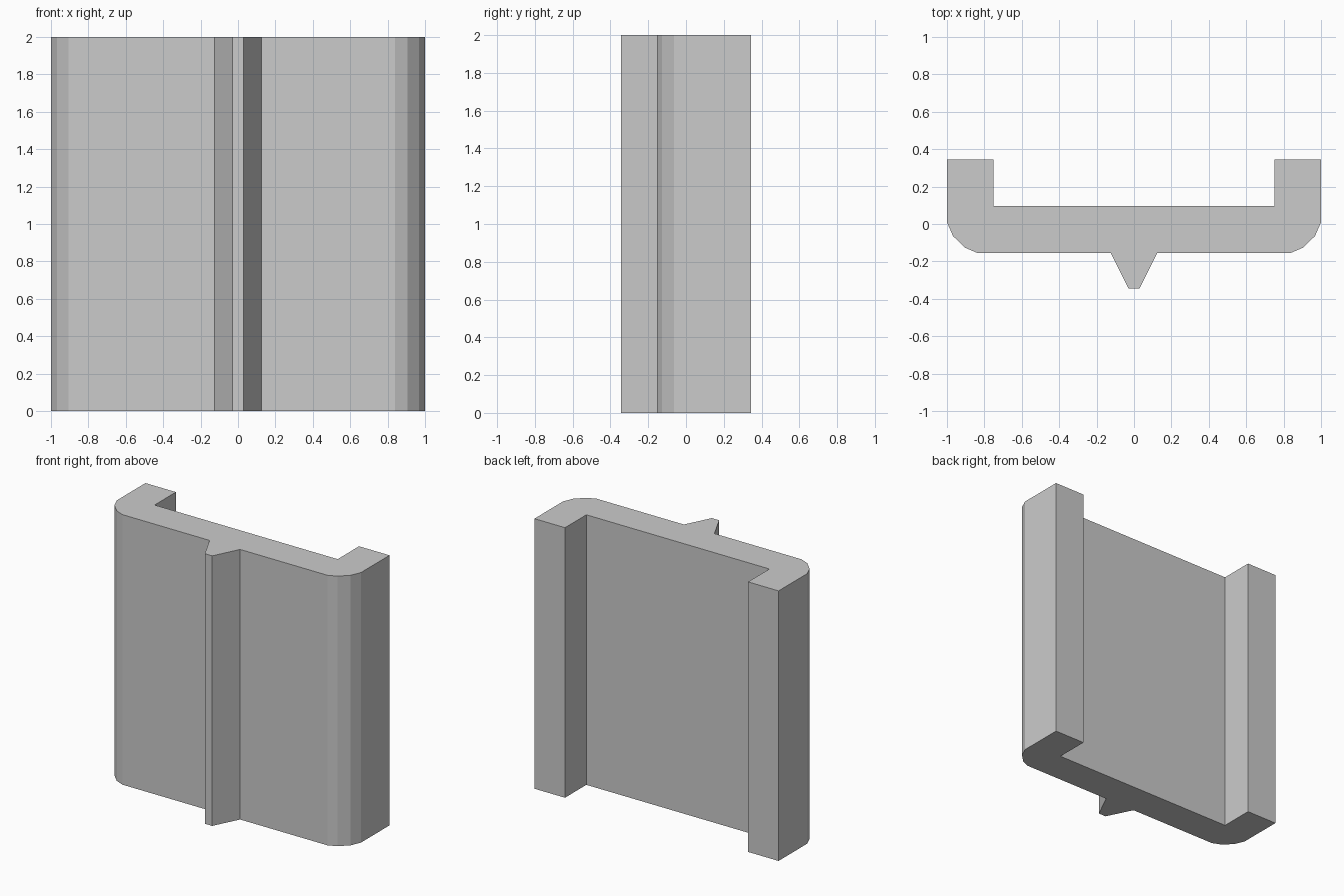
import bpy, bmesh

if "Cube" in bpy.data.objects:
    bpy.data.objects.remove(bpy.data.objects["Cube"])

HEIGHT = 2.0

# Right half of the plan outline, from the front rib round to the back of the channel
half = [
    (0.03, -0.345), (0.125, -0.154),              # tapered front rib
    (0.84, -0.154), (0.905, -0.126),              # front face and faceted corner
    (0.968, -0.064), (1.0, 0.01),
    (1.0, 0.345), (0.75, 0.345), (0.75, 0.095),   # side flange and inner wall
]
outline = half + [(-x, y) for x, y in reversed(half)]

# Extrude the mirrored outline upwards
bm = bmesh.new()
base = bm.faces.new([bm.verts.new((x, y, 0)) for x, y in outline])
result = bmesh.ops.extrude_face_region(bm, geom=[base], use_keep_orig=True)
top = [g for g in result["geom"] if isinstance(g, bmesh.types.BMVert)]
bmesh.ops.translate(bm, verts=top, vec=(0, 0, HEIGHT))
bmesh.ops.recalc_face_normals(bm, faces=bm.faces)

mesh = bpy.data.meshes.new("channel_panel")
bm.to_mesh(mesh)
bm.free()
panel = bpy.data.objects.new("channel_panel", mesh)
bpy.context.collection.objects.link(panel)
